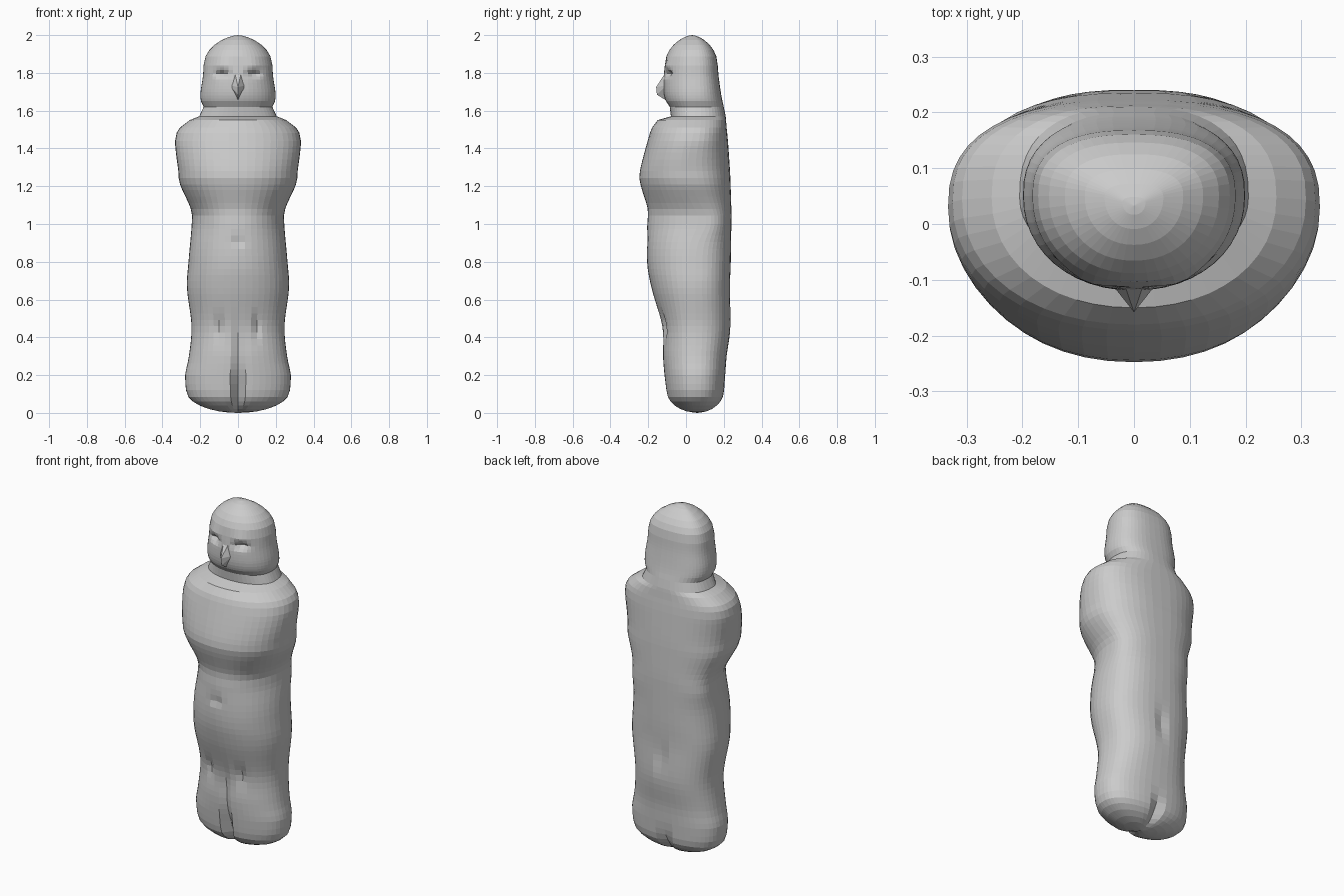
import bpy
import bmesh
import math

if "Cube" in bpy.data.objects:
    bpy.data.objects.remove(bpy.data.objects["Cube"])

SEGS = 48

# body outline: z, half width, y front, y back
OUTLINE = [
    (0.12, 0.275, -0.108, 0.203),   # feet
    (0.20, 0.28, -0.117, 0.208),
    (0.30, 0.26, -0.125, 0.215),
    (0.46, 0.246, -0.128, 0.236),   # shins
    (0.66, 0.27, -0.182, 0.233),
    (0.80, 0.262, -0.206, 0.237),   # belly
    (1.00, 0.245, -0.205, 0.24),
    (1.08, 0.25, -0.203, 0.24),     # waist
    (1.21, 0.307, -0.241, 0.236),
    (1.28, 0.316, -0.244, 0.233),   # folded arms
    (1.44, 0.333, -0.203, 0.222),
    (1.51, 0.308, -0.18, 0.215),    # shoulders
    (1.55, 0.255, -0.15, 0.212),
    (1.57, 0.205, -0.08, 0.21),     # neck
    (1.62, 0.182, -0.086, 0.2),
    (1.65, 0.196, -0.106, 0.193),   # jaw
    (1.70, 0.198, -0.118, 0.184),
    (1.78, 0.186, -0.118, 0.173),
    (1.84, 0.182, -0.112, 0.168),   # brow
]

# carved dents (+) and bumps (-) on the front: x, z, depth, x spread, z spread
CARVING = [
    (0, 0.10, 0.055, 0.024, 0.13),      # gap between the feet
    (0, 0.34, 0.02, 0.025, 0.12),       # gap between the shins
    (0.1, 0.46, 0.018, 0.02, 0.06),     # slits beside the shins
    (0, 0.91, 0.014, 0.028, 0.025),     # navel
    (0.085, 1.795, 0.032, 0.032, 0.016),  # eye sockets
    (0.085, 1.842, -0.008, 0.04, 0.014),  # brows
]


def bell(v, spread):
    return math.exp(-(v / spread) ** 2)


def spline(a, b, c, d, t):
    return tuple(0.5 * (2 * q + (r - p) * t + (2 * p - 5 * q + 4 * r - s) * t * t
                        + (3 * q - p - 3 * r + s) * t ** 3)
                 for p, q, r, s in zip(a, b, c, d))


def dome(sec, z_end, y_end, power):
    # shrinking sections that round off an end of the block
    z, w, yf, yb = sec
    out = []
    for t in (0.3, 0.5, 0.68, 0.83, 0.93, 0.985):
        k = (1 - t * t) ** power
        out.append((z + (z_end - z) * t, w * k,
                    y_end + (yf - y_end) * k, y_end + (yb - y_end) * k))
    return out


def ring(bm, sec):
    z, w, yf, yb = sec
    # widest line sits far back at the waist and further forward at the arms
    yc = 0.05 + 0.06 * bell(z - 1.02, 0.1) - 0.04 * bell(z - 1.32, 0.14)
    yc = min(max(yc, yf * 0.7 + yb * 0.3), yf * 0.3 + yb * 0.7)
    loop = []
    for i in range(SEGS):
        a = 2 * math.pi * i / SEGS
        c, s = math.cos(a), math.sin(a)
        p = 0.8 if s > 0 else 0.94          # the back is flatter
        x = w * math.copysign(abs(c) ** p, c)
        if s > 0:
            y = yc + (yb - yc) * s ** p
            y -= 0.03 * bell(x, 0.025) * bell(z - 0.06, 0.07)   # heel gap
            y -= 0.012 * bell(x, 0.022) * bell(z - 0.58, 0.08)  # back slit
        else:
            y = yc - (yc - yf) * abs(s) ** p
            if s < -0.1:
                for dx, dz, depth, sx, sz in CARVING:
                    y += depth * bell(abs(x) - dx, sx) * bell(z - dz, sz)
        loop.append(bm.verts.new((x, y, z)))
    return loop


def finish(bm, name):
    bmesh.ops.recalc_face_normals(bm, faces=bm.faces)
    mesh = bpy.data.meshes.new(name)
    bm.to_mesh(mesh)
    bm.free()
    bpy.context.collection.objects.link(bpy.data.objects.new(name, mesh))


# body and head lofted as one carved block
sections = dome(OUTLINE[0], 0, 0.06, 0.5)[::-1]
last = len(OUTLINE) - 1
for i in range(last):
    near = [OUTLINE[min(max(i + k, 0), last)] for k in (-1, 0, 1, 2)]
    gap = OUTLINE[i + 1][0] - OUTLINE[i][0]
    steps = max(1, round(gap / (0.016 if OUTLINE[i][0] > 1.64 else 0.035)))
    sections += [spline(*near, k / steps) for k in range(steps)]
sections.append(OUTLINE[last])
sections += dome(OUTLINE[last], 2, 0.033, 0.62)

bm = bmesh.new()
loops = [ring(bm, s) for s in sections]
for low, high in zip(loops, loops[1:]):
    for i in range(SEGS):
        j = (i + 1) % SEGS
        bm.faces.new((low[i], low[j], high[j], high[i]))
for loop, y, z in ((loops[0], 0.06, 0), (loops[-1], 0.033, 2)):
    tip = bm.verts.new((0, y, z))
    for i in range(SEGS):
        bm.faces.new((loop[i], loop[(i + 1) % SEGS], tip))
finish(bm, "carved_figure")

# pointed nose with a bridge between the eyes
bm = bmesh.new()
for x, y, z in ((0.02, -0.1, 1.815), (0.046, -0.1, 1.735)):
    for side in (-1, 1):
        bm.verts.new((side * x, y, z))
for y, z in ((-0.158, 1.725), (-0.154, 1.685), (-0.09, 1.645), (-0.07, 1.73)):
    bm.verts.new((0, y, z))
bmesh.ops.convex_hull(bm, input=bm.verts)
finish(bm, "nose")
